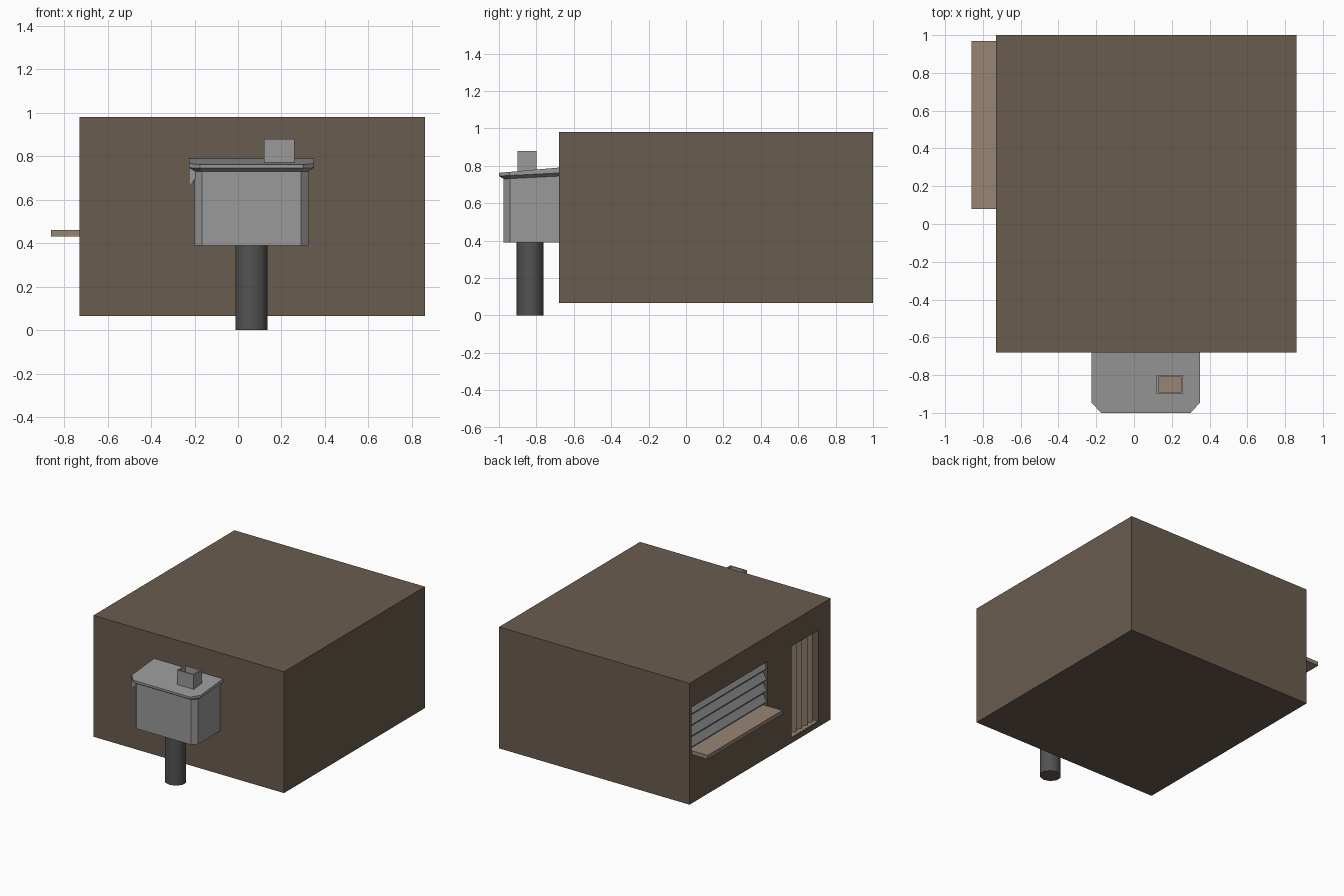
import bpy, bmesh, math
from mathutils import Vector

if "Cube" in bpy.data.objects:
    bpy.data.objects.remove(bpy.data.objects["Cube"])


def material(name, rgb):
    m = bpy.data.materials.new(name)
    m.diffuse_color = (*rgb, 1)
    m.use_nodes = True
    m.node_tree.nodes["Principled BSDF"].inputs["Base Color"].default_value = m.diffuse_color
    return m


BROWN = material("wall brown", (0.142, 0.107, 0.077))
TAN = material("light wood", (0.31, 0.235, 0.172))
GREY = material("light grey", (0.32, 0.32, 0.32))
DARK = material("dark metal", (0.085, 0.085, 0.085))


def finish(name, bm, *mats):
    bmesh.ops.recalc_face_normals(bm, faces=bm.faces)
    me = bpy.data.meshes.new(name)
    bm.to_mesh(me)
    bm.free()
    ob = bpy.data.objects.new(name, me)
    bpy.context.collection.objects.link(ob)
    for m in mats:
        me.materials.append(m)
    return ob


def loft(name, rings, mat):
    """Closed solid through rings of equal point count."""
    bm = bmesh.new()
    vs = [[bm.verts.new(p) for p in r] for r in rings]
    n = len(vs[0])
    for a, b in zip(vs, vs[1:]):
        for i in range(n):
            j = (i + 1) % n
            bm.faces.new((a[i], a[j], b[j], b[i]))
    bm.faces.new(vs[0][::-1])
    bm.faces.new(vs[-1])
    return finish(name, bm, mat)


def prism(name, outline, along, mat):
    pts = [Vector(p) for p in outline]
    return loft(name, [pts, [p + Vector(along) for p in pts]], mat)


def box(name, x0, x1, y0, y1, z0, z1, mat):
    return prism(name, [(x0, y0, z0), (x1, y0, z0), (x1, y1, z0), (x0, y1, z0)],
                 (0, 0, z1 - z0), mat)


def cut(target, *bounds):
    c = box(target.name + "_cutter", *bounds, BROWN)
    c.hide_render = True
    c.hide_set(True)
    c.display_type = 'WIRE'
    m = target.modifiers.new("opening", 'BOOLEAN')
    m.operation, m.solver, m.object = 'DIFFERENCE', 'EXACT', c


# main building block with recessed hatch and door on its left wall
W = -0.73
building = box("building", W, 0.86, -0.68, 1.0, 0.065, 0.98, BROWN)
cut(building, W - 0.1, W + 0.05, 0.07, 0.975, 0.445, 0.79)
cut(building, W - 0.1, W + 0.06, -0.535, -0.215, 0.10, 0.795)

# serving counter under the hatch
box("counter", -0.86, W + 0.04, 0.08, 0.97, 0.43, 0.46, TAN)

# hatch shutter: sawtooth slats running along y
profile = []
slats, z0, pitch = 4, 0.455, 0.0835
for i in range(slats):
    z = z0 + i * pitch
    profile += [(W + 0.035, 0.072, z), (W + 0.008, 0.072, z + pitch * 0.35)]
profile += [(W + 0.035, 0.072, z0 + slats * pitch),
            (W + 0.048, 0.072, z0 + slats * pitch), (W + 0.048, 0.072, z0)]
prism("hatch_shutter", profile, (0, 0.9, 0), GREY)

# door: upright folds
profile = []
folds, y0, pitch = 5, -0.533, 0.0632
for i in range(folds):
    y = y0 + i * pitch
    profile += [(W + 0.048, y, 0.102), (W + 0.025, y + pitch / 2, 0.102)]
profile += [(W + 0.048, y0 + folds * pitch, 0.102),
            (W + 0.058, y0 + folds * pitch, 0.102), (W + 0.058, y0, 0.102)]
prism("door", profile, (0, 0, 0.69), TAN)
box("door_sill", W + 0.002, W + 0.055, -0.533, -0.217, 0.101, 0.108, TAN)


# front bay with chamfered corners
def outline(x0, x1, yf, cx, cy, zf, zb):
    pts = [(x0, -0.67), (x0, yf + cy), (x0 + cx, yf), (x1 - cx, yf),
           (x1, yf + cy), (x1, -0.67)]
    return [(x, y, zf + (zb - zf) * (y + 1.0) / 0.33) for x, y in pts]


bay = outline(-0.2, 0.325, -0.975, 0.035, 0.035, 0.39, 0.39)
prism("bay", bay, (0, 0, 0.36), GREY)

# overhanging roof rising gently to the wall, with a tapered eave
loft("bay_roof", [outline(-0.2, 0.325, -0.975, 0.035, 0.035, 0.728, 0.745),
                  outline(-0.225, 0.35, -1.0, 0.05, 0.055, 0.745, 0.762),
                  outline(-0.225, 0.35, -1.0, 0.05, 0.055, 0.762, 0.791)], GREY)

# small hanging flap at the left eave
prism("eave_flap", [(-0.225, -0.945, 0.755), (-0.225, -0.945, 0.665),
                    (-0.215, -0.945, 0.67), (-0.168, -0.945, 0.745)],
      (0, 0.05, 0), GREY)

# open chimney with a wooden bottom
chimney = box("chimney", 0.12, 0.26, -0.9, -0.8, 0.755, 0.88, GREY)
cut(chimney, 0.131, 0.249, -0.889, -0.811, 0.79, 0.95)
box("chimney_floor", 0.131, 0.249, -0.889, -0.811, 0.79, 0.797, TAN)

# supporting post: metal sides, brown foot
bm = bmesh.new()
bmesh.ops.create_cone(bm, cap_ends=True, segments=10, radius1=0.077, radius2=0.077, depth=0.4)
bmesh.ops.scale(bm, vec=(1, 0.94, 1), verts=bm.verts)
bmesh.ops.translate(bm, vec=(0.062, -0.833, 0.2), verts=bm.verts)
for f in bm.faces:
    f.smooth = abs(f.normal.z) < 0.5
    f.material_index = 0 if f.smooth else 1
post = finish("post", bm, DARK, BROWN)
bpy.ops.object.select_all(action='DESELECT')
bpy.context.view_layer.objects.active = post
post.select_set(True)
bpy.ops.object.shade_smooth_by_angle(angle=math.radians(50))
